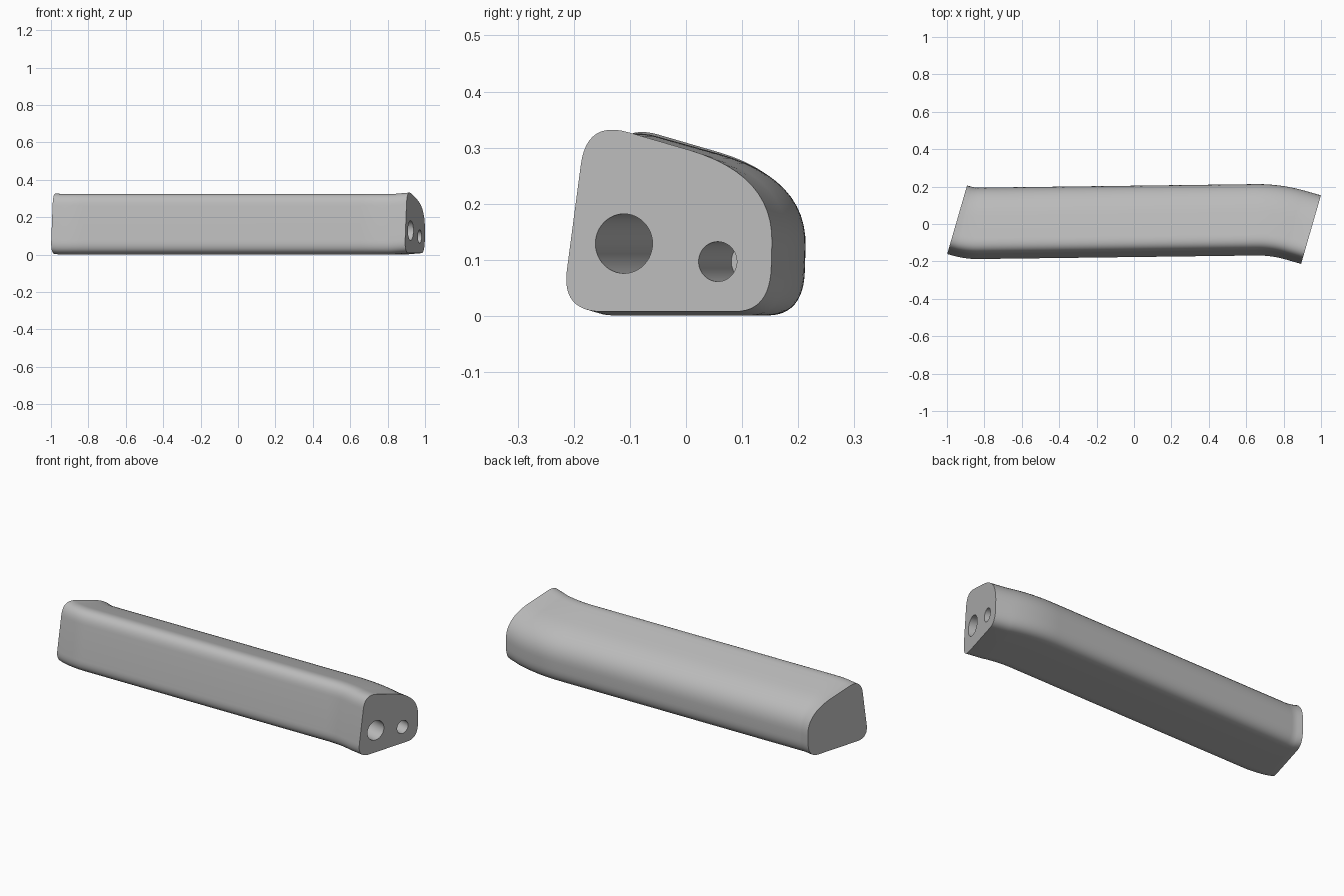
import bpy
import bmesh
from math import radians
from mathutils import Matrix, Vector

cube = bpy.data.objects.get("Cube")
if cube:
    bpy.data.objects.remove(cube, do_unlink=True)

grey = bpy.data.materials.new("plain_grey")
grey.use_nodes = True
COLOUR = (0.5, 0.5, 0.5, 1)
grey.diffuse_color = COLOUR
grey.node_tree.nodes["Principled BSDF"].inputs["Base Color"].default_value = COLOUR


def round_corner(before, corner, after, cut_in, cut_out, steps=12):
    """Points of a smooth curve that replaces one sharp corner."""
    c = Vector(corner)
    a = c + (Vector(before) - c).normalized() * cut_in
    b = c + (Vector(after) - c).normalized() * cut_out
    ts = [i / steps for i in range(steps + 1)]
    return [a * (1 - t) ** 2 + c * 2 * t * (1 - t) + b * t * t for t in ts]


# Cross-section: four corners (across, height), each with its rounding lengths
corners = [((-0.202, 0.008), 0.075, 0.075),
           ((0.185, 0.008), 0.065, 0.08),
           ((0.192, 0.252), 0.122, 0.165),
           ((-0.155, 0.349), 0.08, 0.08)]
section = []
for i, (p, cut_in, cut_out) in enumerate(corners):
    before, after = corners[i - 1][0], corners[(i + 1) % len(corners)][0]
    section += round_corner(before, p, after, cut_in, cut_out)

# Centre line seen from above: a long bar with both ends bent
line = [Vector(p) for p in ((-0.945, 0.025), (-0.876, 0.005), (0.76, 0.026), (0.947, -0.028))]
path = ([line[0]] + round_corner(*line[:3], 0.045, 0.045, 8)
        + round_corner(*line[1:], 0.11, 0.11) + [line[-1]])

# Sweep the section along the centre line
bm = bmesh.new()
rings = []
for i, p in enumerate(path):
    along = (path[min(i + 1, len(path) - 1)] - path[max(i - 1, 0)]).normalized()
    side = Vector((-along.y, along.x))
    lift = {0: -0.004, len(path) - 1: 0}.get(i, -0.007)
    ring = []
    for u, z in section:
        q = p + side * u
        ring.append(bm.verts.new((q.x, q.y, z + lift)))
    rings.append(ring)
n = len(section)
for a, b in zip(rings, rings[1:]):
    for j in range(n):
        k = (j + 1) % n
        bm.faces.new((a[j], a[k], b[k], b[j]))
bm.faces.new(rings[0])
bm.faces.new(reversed(rings[-1]))
bmesh.ops.recalc_face_normals(bm, faces=bm.faces)
mesh = bpy.data.meshes.new("bent_handle")
bm.to_mesh(mesh)
bm.free()
mesh.materials.append(grey)
handle = bpy.data.objects.new("bent_handle", mesh)
bpy.context.collection.objects.link(handle)

# Blind bores drilled square to the right-hand end face
axis = (line[3] - line[2]).normalized().to_3d()
across = Vector((-axis.y, axis.x, 0))
turn = axis.to_track_quat("Z", "Y")
for name, u, z, radius, depth in (("large_bore", -0.086, 0.129, 0.053, 0.45),
                                  ("small_bore", 0.088, 0.097, 0.0355, 0.21)):
    margin = 0.05
    centre = line[3].to_3d() + across * u + axis * (margin - depth) / 2
    centre.z = z
    bpy.ops.mesh.primitive_cylinder_add(vertices=48, radius=radius, depth=depth + margin,
                                        location=centre, rotation=turn.to_euler())
    cutter = bpy.context.object
    cutter.name = name
    cutter.hide_render = True
    cutter.data.materials.append(grey)
    bpy.context.view_layer.objects.active = handle
    cut = handle.modifiers.new(name, "BOOLEAN")
    cut.operation = "DIFFERENCE"
    cut.solver = "EXACT"
    cut.object = cutter
    bpy.ops.object.modifier_apply(modifier=name)
    bpy.data.objects.remove(cutter, do_unlink=True)

# Smooth sides with crisp end faces and bore rims
bpy.ops.object.select_all(action="DESELECT")
handle.select_set(True)
bpy.context.view_layer.objects.active = handle
bpy.ops.object.shade_smooth_by_angle(angle=radians(35))
